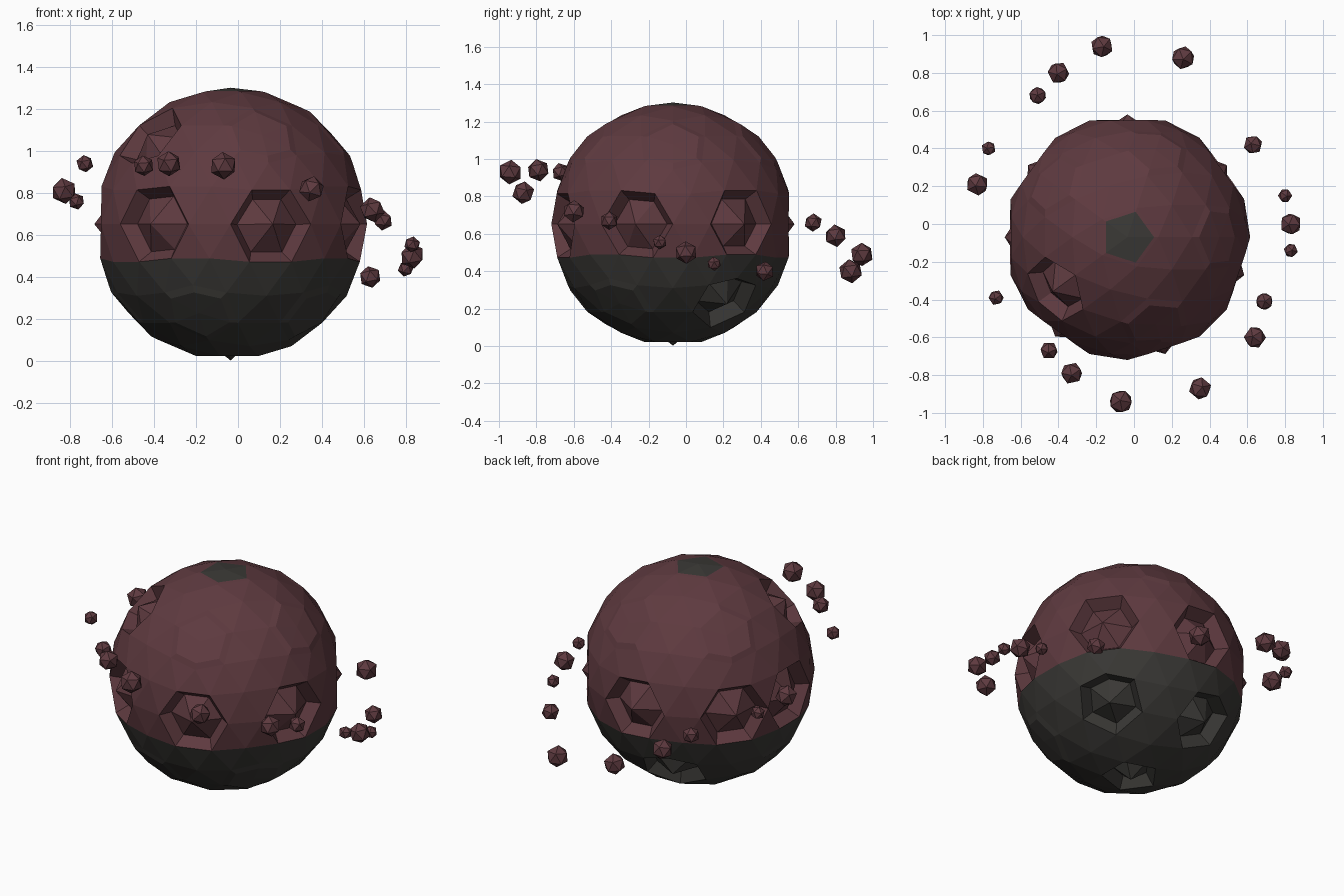
import bpy, bmesh, math, random
from mathutils import Vector, Matrix

if "Cube" in bpy.data.objects:
    bpy.data.objects.remove(bpy.data.objects["Cube"])

random.seed(4)
R = 0.65
CENTRE = Vector((-0.035, -0.07, 0.652))


def material(name, rgb):
    m = bpy.data.materials.new(name)
    m.diffuse_color = (*rgb, 1)
    m.use_nodes = True
    m.node_tree.nodes["Principled BSDF"].inputs["Base Color"].default_value = m.diffuse_color
    return m


MAROON = material("maroon_rock", (0.112, 0.042, 0.05))
DARK = material("charcoal_rock", (0.042, 0.04, 0.036))


def direction(az, lat):
    a, l = math.radians(az), math.radians(lat)
    return Vector((math.cos(a) * math.cos(l), math.sin(a) * math.cos(l), math.sin(l)))


def finish(bm, name, location, mats):
    me = bpy.data.meshes.new(name)
    bm.to_mesh(me)
    bm.free()
    for m in mats:
        me.materials.append(m)
    ob = bpy.data.objects.new(name, me)
    ob.location = location
    bpy.context.collection.objects.link(ob)
    return ob


# Planet: faceted ball with inset craters and shallow plates
bm = bmesh.new()
bmesh.ops.create_icosphere(bm, subdivisions=3, radius=R)
base = list(bm.verts)


def cell(az, lat, inset, depth, peak=0.0):
    d = direction(az, lat)
    v = max(base, key=lambda b: b.co.normalized().dot(d))
    bmesh.ops.inset_region(bm, faces=list(v.link_faces), thickness=inset, use_even_offset=True)
    for e in v.link_edges:
        w = e.other_vert(v)
        w.co -= w.co.normalized() * depth
    v.co += v.co.normalized() * peak
    return list(v.link_faces)


# deep craters round the equator, upper left and lower back
for az, lat in [(-126, 0), (-72, 0), (-18, 0), (36, 0), (90, 0), (144, 0), (180, 0),
                (-144, 42.4), (36, -42.4), (108, -42.4), (0, -90)]:
    cell(az, lat, 0.03, 0.075)
# shallow plates
for az, lat in [(0, 42.4), (72, 42.4), (144, 42.4), (-72, 42.4),
                (-36, -42.4), (-108, -42.4), (180, -42.4)]:
    cell(az, lat, 0.035, -0.008, -0.005)
# polar cap
cap = cell(0, 90, 0.018, 0.0)

# dark lower hemisphere and cap
for f in bm.faces:
    f.material_index = int(f.calc_center_median().z + CENTRE.z < 0.455)
for f in cap:
    f.material_index = 1
bmesh.ops.recalc_face_normals(bm, faces=bm.faces)
finish(bm, "planet", CENTRE, [MAROON, DARK])

# Ring of small rocks: x, y, z, radius
ROCKS = [
    (-.77, .40, .76, .040), (-.83, .21, .81, .063), (-.51, .68, .66, .049),
    (-.40, .80, .59, .061), (-.17, .94, .49, .063), (.26, .88, .40, .065),
    (.63, .42, .40, .053), (.80, .15, .44, .039), (.83, .0, .50, .061),
    (.83, -.14, .555, .039), (.69, -.41, .67, .049), (.64, -.60, .72, .061),
    (.35, -.87, .82, .062), (-.07, -.94, .93, .066), (-.33, -.79, .94, .061),
    (-.45, -.67, .93, .050), (-.73, -.39, .94, .042),
]
for i, (x, y, z, r) in enumerate(ROCKS):
    bm = bmesh.new()
    bmesh.ops.create_icosphere(bm, subdivisions=1, radius=r)
    spin = Matrix.Rotation(random.uniform(0, 6), 3, 'Z') @ Matrix.Rotation(random.uniform(-.3, .3), 3, 'X')
    bmesh.ops.rotate(bm, verts=bm.verts, matrix=spin)
    finish(bm, f"orbiting_rock_{i + 1}", (x, y, z), [MAROON])
